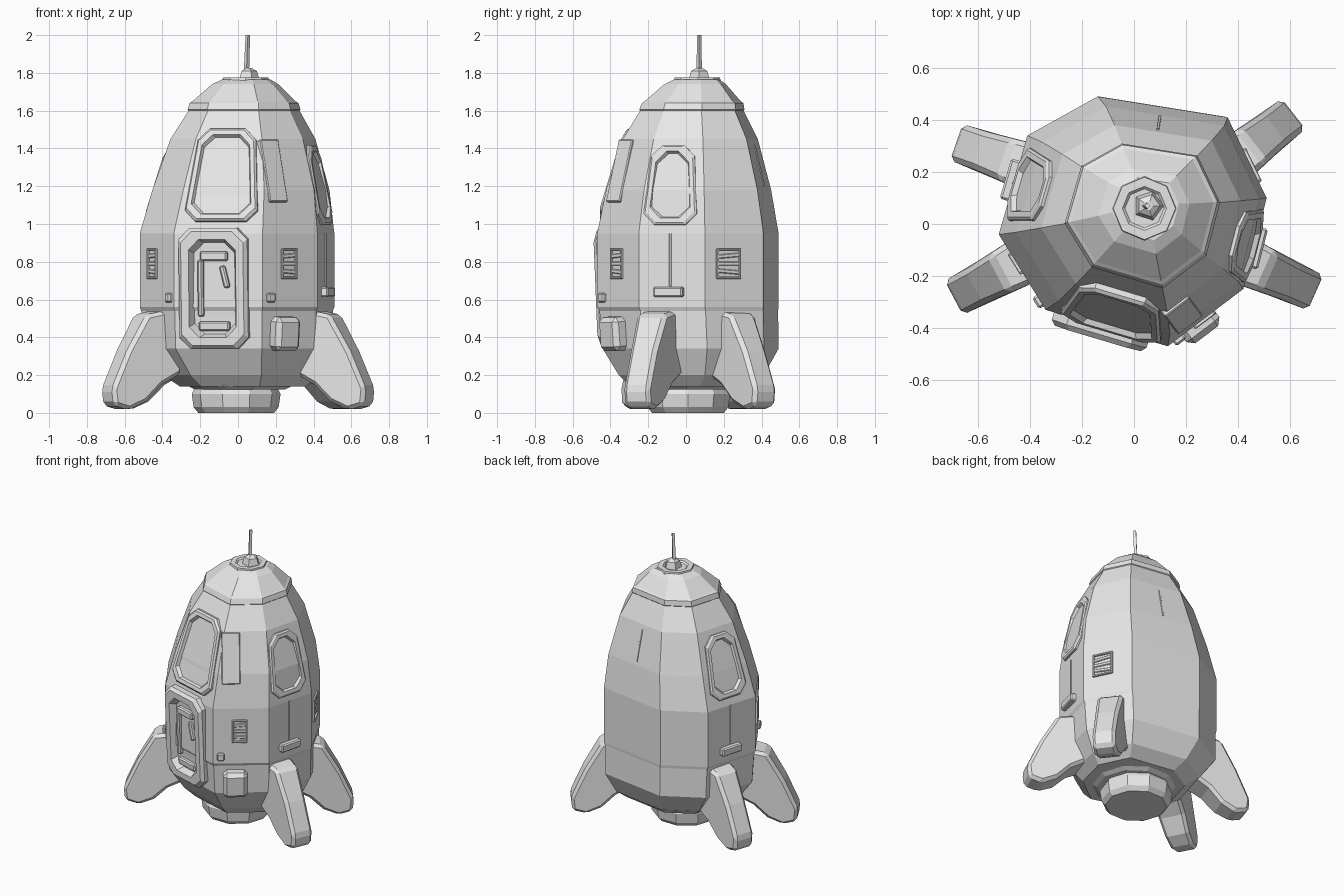
import bpy, bmesh, math
from mathutils import Vector, Matrix

if "Cube" in bpy.data.objects:
    bpy.data.objects.remove(bpy.data.objects["Cube"], do_unlink=True)

GREY = (0.8, 0.8, 0.8, 1)
hull_grey = bpy.data.materials.new("hull_grey")
hull_grey.use_nodes = True
hull_grey.diffuse_color = GREY
hull_grey.node_tree.nodes["Principled BSDF"].inputs["Base Color"].default_value = GREY


def finish(name, bm):
    bmesh.ops.recalc_face_normals(bm, faces=bm.faces)
    mesh = bpy.data.meshes.new(name)
    bm.to_mesh(mesh)
    bm.free()
    mesh.materials.append(hull_grey)
    obj = bpy.data.objects.new(name, mesh)
    bpy.context.collection.objects.link(obj)
    return obj


def loft(name, rings):
    """Skin a list of equal point rings and cap both ends."""
    bm = bmesh.new()
    loops = [[bm.verts.new(p) for p in ring] for ring in rings]
    n = len(loops[0])
    for a, b in zip(loops, loops[1:]):
        for i in range(n):
            j = (i + 1) % n
            bm.faces.new((a[i], a[j], b[j], b[i]))
    bm.faces.new(loops[0][::-1])
    bm.faces.new(loops[-1])
    return finish(name, bm)


def bevel(obj, width):
    mod = obj.modifiers.new("Bevel", "BEVEL")
    mod.width, mod.segments = width, 1
    return obj


def disc(r, z, x, y, n=10):
    return [Vector((x + r * math.cos(math.tau * i / n), y + r * math.sin(math.tau * i / n), z))
            for i in range(n)]


# Hull: uneven octagon scaled through height rows (z, scale, x shift, y shift)
PLAN = [(.51, .10), (.36, .41), (-.14, .49), (-.41, .34), (-.52, -.04), (-.34, -.33), (.13, -.47), (.42, -.25)]
ROWS = [(.14, .65, .03, .01), (.20, .80, .02, .02), (.34, .97, 0, .015), (.54, .985, 0, .005),
        (.56, 1, 0, 0), (.95, 1, 0, 0), (1.18, .91, .02, .005), (1.45, .745, .03, .015),
        (1.6, .57, .035, .025), (1.605, .58, .035, .025), (1.64, .56, .035, .03),
        (1.65, .53, .035, .03), (1.74, .34, .04, .045), (1.765, .25, .045, .055)]


def ring(row):
    z, s, cx, cy = row
    return [Vector((x * s + cx, y * s + cy, z)) for x, y in PLAN]


loft("hull", [ring(r) for r in ROWS])


def on_hull(side, u, z):
    """Point on a hull side at fraction u across and height z."""
    for lo, hi in zip(ROWS, ROWS[1:]):
        if lo[0] <= z <= hi[0]:
            t = (z - lo[0]) / (hi[0] - lo[0])
            r = ring([a + (b - a) * t for a, b in zip(lo, hi)])
            return r[side].lerp(r[(side + 1) % 8], u)


def frame_at(side, u, z, h):
    """Local frame on a hull side: x across, y up, z outward."""
    low, high = on_hull(side, u, z - h * .45), on_hull(side, u, z + h * .45)
    across = (on_hull(side, 1, z) - on_hull(side, 0, z)).normalized()
    up = (high - low).normalized()
    out = across.cross(up).normalized()
    m = Matrix((across, out.cross(across), out)).transposed().to_4x4()
    return Matrix.Translation((low + high) / 2) @ m


def chamfered(w, h, taper, cut):
    """Octagonal panel outline, narrower at the top."""
    b, t, y = w / 2, w / 2 * taper, h / 2
    right = [(b - cut, -y), (b, cut - y), (t, y - cut), (t - cut, y)]
    return right + [(-x, yy) for x, yy in reversed(right)]


def panel(name, side, u, z, w, h, taper=1, cut=.05, rise=.03, rim=.035, depth=.02):
    """Raised chamfered frame with a sunken flat centre."""
    m = frame_at(side, u, z, h)
    steps = [(0, -.05), (0, rise * .6), (rim * .3, rise), (rim, rise), (rim * 1.3, rise - depth)]
    rings = []
    for inset, level in steps:
        pts = chamfered(w - 2 * inset, h - 2 * inset, taper, cut * (1 - inset))
        rings.append([m @ Vector((x, y, level)) for x, y in pts])
    return loft(name, rings)


def block(name, side, u, z, w, h, rise, depth=.03, soft=.008, shift=(0, 0), tilt=0):
    """Bevelled box resting on a hull side."""
    m = frame_at(side, u, z, h) @ Matrix.Translation((shift[0], shift[1], (rise - depth) / 2))
    m = m @ Matrix.Rotation(tilt, 4, "Z") @ Matrix.Diagonal((w, h, rise + depth, 1))
    bm = bmesh.new()
    bmesh.ops.create_cube(bm, size=1, matrix=m)
    return bevel(finish(name, bm), soft)


BACK_RIGHT, BACK, LEFT, FRONT_LEFT, FRONT, FRONT_RIGHT, RIGHT = 0, 1, 3, 4, 5, 6, 7

# Windows and door
panel("front_window", FRONT, .50, 1.255, .40, .51, .8, .06)
panel("right_window", RIGHT, .45, 1.205, .29, .43, .82, .06, .02)
panel("left_window", LEFT, .5, 1.205, .29, .43, .82, .06, .02)
panel("door", FRONT, .46, .66, .38, .64, 1, .06, .05, .06, .045)
block("door_lintel", FRONT, .46, .83, .15, .05, .03)
block("door_sill", FRONT, .46, .46, .17, .05, .025)
block("door_rib", FRONT, .31, .66, .03, .30, .03)
block("door_handle", FRONT, .58, .72, .03, .12, .025, tilt=.25)

# Louvred vents
for name, side, u, w in (("front_right", FRONT_RIGHT, .48, .09),
                         ("front_left", FRONT_LEFT, .38, .08),
                         ("back_right", BACK_RIGHT, .40, .13)):
    for s in (-1, 1):
        block(name + "_vent_post", side, u, .79, .012, .16, .012, soft=.003, shift=(s * w / 2, 0))
        block(name + "_vent_rail", side, u, .79, w, .012, .012, soft=.003, shift=(0, s * .075))
    for k in (-1, 0, 1):
        block(name + "_vent_slat", side, u, .79, w, .022, .008, soft=.004, shift=(0, k * .042), tilt=.08 * k)

# Side fittings: seams, latch boxes, service box and cover plates
for name, side in (("right", RIGHT), ("left", LEFT)):
    block(name + "_seam", side, .48, .81, .012, .28, .005, soft=.001)
    block(name + "_latch", side, .46, .64, .16, .055, .035)
block("service_box", FRONT_RIGHT, .38, .42, .16, .18, .07, .06, .025)
block("cover_plate", FRONT_RIGHT, .22, 1.28, .12, .34, .012, soft=.005)
block("right_clip", FRONT_RIGHT, .14, .61, .05, .05, .02)
block("left_clip", FRONT_LEFT, .88, .61, .05, .05, .02)
block("back_seam", BACK, .55, 1.31, .01, .22, .005, soft=.001)

# Legs: side profile from the foot tip, shared by all four, wider at the root
PROFILE = [(-.42, .48), (-.30, .54), (-.20, .52), (-.09, .33), (0, .13), (-.01, .04),
           (-.10, .015), (-.20, .06), (-.29, .15), (-.40, .21)]
for name, x, y, angle in (("front_right", .70, -.265, -24), ("back_right", .615, .425, 38),
                          ("back_left", -.685, .315, 161), ("front_left", -.695, -.285, 208)):
    m = Matrix.Translation((x, y, 0)) @ Matrix.Rotation(math.radians(angle), 4, "Z")
    sides = [[m @ Vector((d, s * (.075 + .09 * max(0, -.1 - d)), z)) for d, z in PROFILE] for s in (-1, 1)]
    bevel(loft(name + "_leg", sides), .02)

# Engine nozzle and neck
loft("nozzle", [disc(r, z, -.01, .01) for r, z in ((.20, 0), (.225, .03), (.235, .10), (.215, .14))])
loft("nozzle_neck", [disc(r, z, .01, .01) for r, z in ((.24, .125), (.27, .14), (.27, .16))])

# Nose cap and antenna
loft("nose_cap", [disc(r, z, .04, .06, 8) for r, z in ((.125, 1.75), (.12, 1.775), (.085, 1.775), (.075, 1.765))])
loft("antenna_base", [disc(r, z, .055, .07, 5) for r, z in ((.06, 1.76), (.045, 1.81), (.018, 1.825))])
loft("antenna", [disc(r, z, x, .07, 4) for r, z, x in ((.014, 1.81, .045), (.012, 2, .052))])
